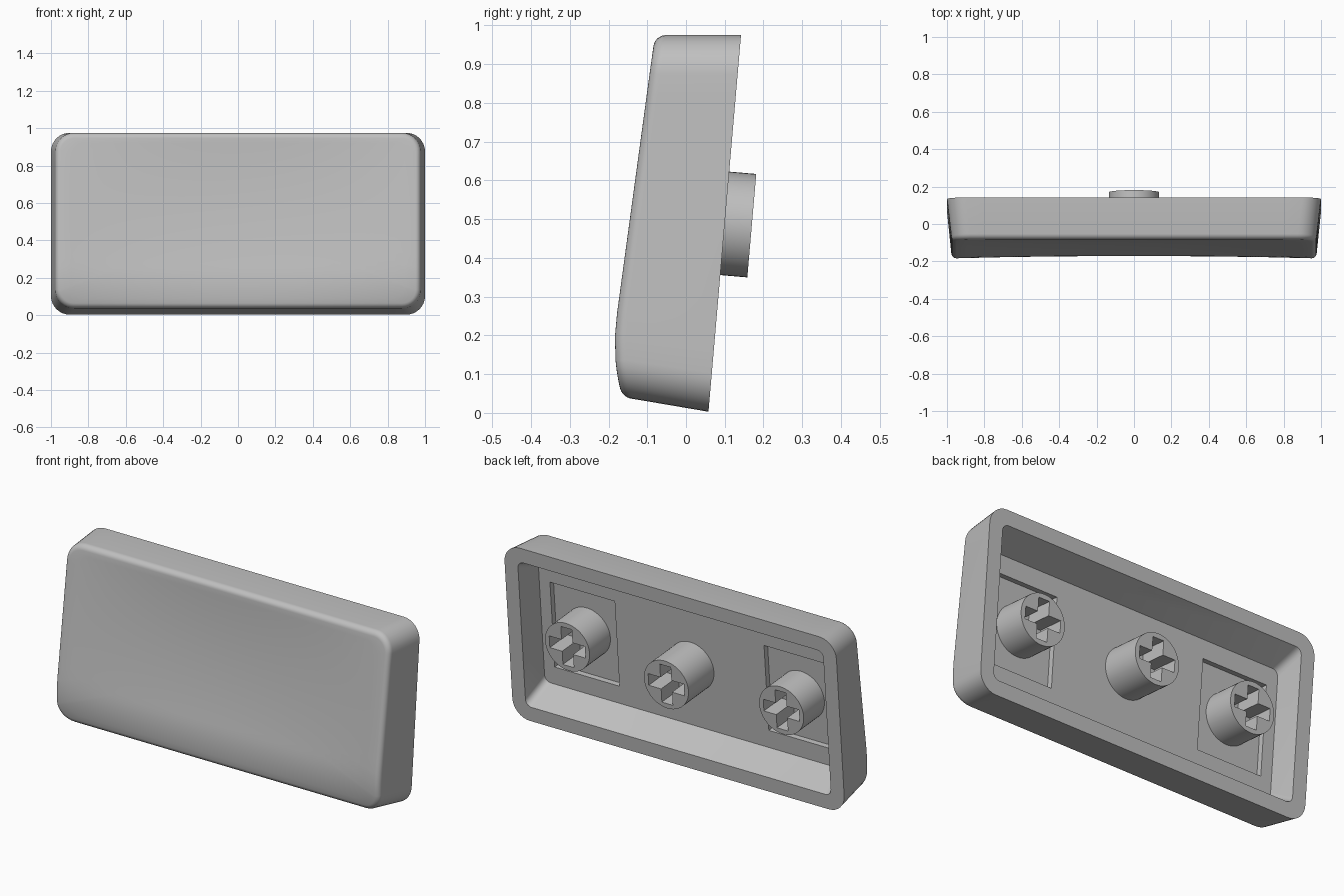
import bpy, bmesh, math
from mathutils import Matrix, Vector

if "Cube" in bpy.data.objects:
    bpy.data.objects.remove(bpy.data.objects["Cube"])

grey = bpy.data.materials.new("light_grey")
grey.diffuse_color = (0.52, 0.52, 0.52, 1)
grey.use_nodes = True
grey.node_tree.nodes["Principled BSDF"].inputs["Base Color"].default_value = grey.diffuse_color

# Leaning frame: x across, y up the back plane, z = depth towards the front
TILT = math.atan2(0.972, 0.084)
LEAN = Matrix.Translation((0, 0.058, 0.003)) @ Matrix.Rotation(TILT, 4, 'X')
MID = 0.488          # centre height along the back plane
STEM_X = 0.645


def rounded_rect(hx, lo, hi, r, arc=8, nx=24, ny=12):
    """Counter-clockwise outline with subdivided straight sides."""
    corners = [(hx - r, lo + r, -90), (hx - r, hi - r, 0),
               (-hx + r, hi - r, 90), (-hx + r, lo + r, 180)]
    pts = []
    for k, (cx, cy, a0) in enumerate(corners):
        for i in range(arc + 1):
            a = math.radians(a0 + 90 * i / arc)
            pts.append(Vector((cx + r * math.cos(a), cy + r * math.sin(a))))
        nxt = corners[(k + 1) % 4]
        a = math.radians(nxt[2])
        end = Vector((nxt[0] + r * math.cos(a), nxt[1] + r * math.sin(a)))
        start, n = pts[-1].copy(), (ny if k % 2 == 0 else nx)
        pts += [start.lerp(end, i / n) for i in range(1, n)]
    return pts


def make_object(name, bm):
    bmesh.ops.recalc_face_normals(bm, faces=bm.faces)
    mesh = bpy.data.meshes.new(name)
    bm.to_mesh(mesh)
    bm.free()
    mesh.materials.append(grey)
    ob = bpy.data.objects.new(name, mesh)
    bpy.context.collection.objects.link(ob)
    return ob


def loft(name, rings):
    """Skin a list of equal-length rings and cap both ends."""
    bm = bmesh.new()
    loops = [[bm.verts.new(p) for p in ring] for ring in rings]
    for a, b in zip(loops, loops[1:]):
        for i in range(len(a)):
            j = (i + 1) % len(a)
            bm.faces.new((a[i], a[j], b[j], b[i]))
    bm.faces.new(loops[0])
    bm.faces.new(loops[-1])
    return make_object(name, bm)


def box(name, size, centre):
    bm = bmesh.new()
    bmesh.ops.create_cube(bm, size=1)
    bmesh.ops.scale(bm, vec=size, verts=bm.verts)
    bmesh.ops.translate(bm, vec=centre, verts=bm.verts)
    ob = make_object(name, bm)
    ob.matrix_world = LEAN
    return ob


def cut(target, cutters):
    for c in cutters:
        mod = target.modifiers.new("cut", 'BOOLEAN')
        mod.operation, mod.solver, mod.object = 'DIFFERENCE', 'EXACT', c
    bpy.context.view_layer.update()
    bpy.ops.object.select_all(action='DESELECT')
    target.select_set(True)
    bpy.context.view_layer.objects.active = target
    for mod in list(target.modifiers):
        bpy.ops.object.modifier_apply(modifier=mod.name)
    for c in cutters:
        bpy.data.objects.remove(c)
    bpy.ops.object.shade_smooth_by_angle(angle=math.radians(30))


def front_y(x, z):
    """Sloping front with a curled lower lip and a shallow dish."""
    y = -0.179 + 0.136 * (z - 0.25) + 0.97 * max(0, 0.25 - z) ** 2
    dish = max(0, 1 - (x / 0.95) ** 2) * max(0, 1 - ((z - 0.5) / 0.46) ** 2)
    return y + 0.028 * dish


# Cap body: back outline, side walls, rounded front edge, dished front
FILLET = 0.028
back = [Vector((p.x, 0.058 + 0.0864 * (p.y - 0.003), p.y))
        for p in rounded_rect(1.0, 0.003, 0.975, 0.1)]
rings = [back]
for i in range(7):
    a = math.pi / 2 * i / 6
    d = FILLET * (1 - math.cos(a))
    outline = rounded_rect(0.977 - d, 0.036 + d, 0.975 - d, 0.1 - d)
    rings.append([Vector((p.x, front_y(p.x, p.y) + FILLET * (1 - math.sin(a)), p.y))
                  for p in outline])
centre = Vector((0, 0.505))
for s in [1 - 0.06 * k for k in range(1, 17)]:
    ring = [centre + (p - centre) * s for p in outline]
    rings.append([Vector((p.x, front_y(p.x, p.y), p.y)) for p in ring])
cap = loft("cap_body", rings)

# Hollow back with tapering walls, and two shallow square pockets
DEPTH, OVER = 0.15, 0.03
cavity_rings = []
for d in (-OVER, DEPTH):
    t = d / DEPTH
    outline = rounded_rect(0.92 - 0.015 * t, 0.08 + 0.07 * t, 0.896 - 0.07 * t,
                           0.035, 5, 1, 1)
    cavity_rings.append([Vector((p.x, p.y, d)) for p in outline])
cavity = loft("cavity_cutter", cavity_rings)
cavity.matrix_world = LEAN
pockets = [box("pocket_cutter", (0.39, 0.48, 0.08), (s * STEM_X, MID, DEPTH - 0.01))
           for s in (-1, 1)]
cut(cap, [cavity] + pockets)

# Stems with cross-shaped sockets; the middle one stands proud of the back
for name, x, tip in (("left_stem", -STEM_X, 0.0), ("centre_stem", 0, -0.07),
                     ("right_stem", STEM_X, 0.0)):
    base = 0.19
    bm = bmesh.new()
    bmesh.ops.create_cone(bm, cap_ends=True, segments=48, radius1=0.134,
                          radius2=0.134, depth=base - tip)
    bmesh.ops.translate(bm, vec=(x, MID, (base + tip) / 2), verts=bm.verts)
    stem = make_object(name, bm)
    stem.matrix_world = LEAN
    cut(stem, [box("slot_cutter", size, (x, MID, tip + 0.05))
               for size in ((0.215, 0.066, 0.2), (0.066, 0.215, 0.2))])
